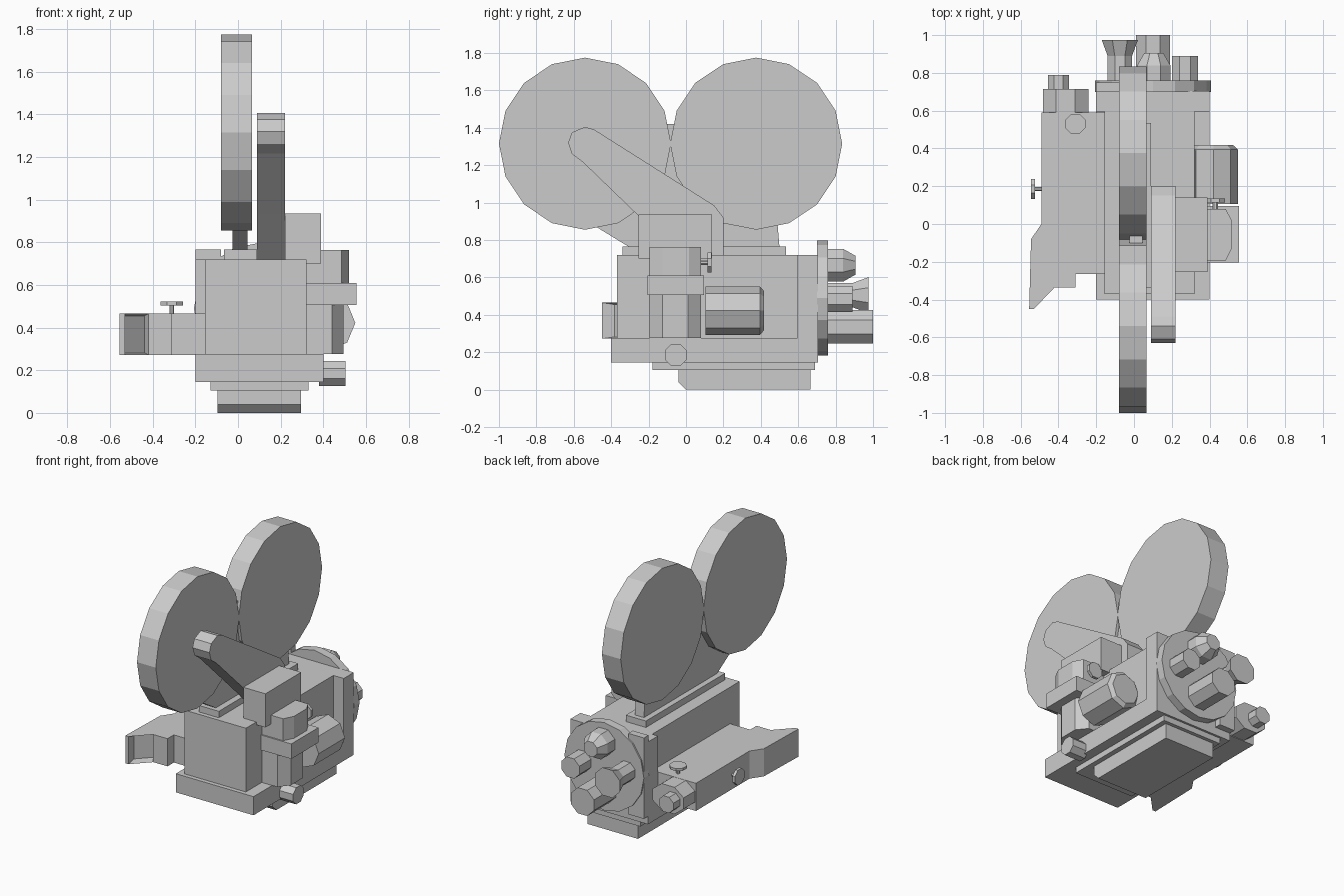
import bpy, bmesh, math
from mathutils import Vector

cube = bpy.data.objects.get("Cube")
if cube:
    bpy.data.objects.remove(cube, do_unlink=True)

grey = bpy.data.materials.new("plain grey")
grey.use_nodes = True
COLOUR = (0.6, 0.6, 0.6, 1)
grey.diffuse_color = COLOUR
grey.node_tree.nodes["Principled BSDF"].inputs["Base Color"].default_value = COLOUR


def finish(name, bm):
    bmesh.ops.recalc_face_normals(bm, faces=bm.faces)
    mesh = bpy.data.meshes.new(name)
    bm.to_mesh(mesh)
    bm.free()
    mesh.materials.append(grey)
    ob = bpy.data.objects.new(name, mesh)
    bpy.context.collection.objects.link(ob)
    return ob


def place(axis, a, b, t):
    """Point (a, b) of a section lying at t along the axis."""
    return {"x": (t, a, b), "y": (a, t, b), "z": (a, b, t)}[axis]


def loft(bm, rings):
    loops = [[bm.verts.new(p) for p in ring] for ring in rings]
    n = len(loops[0])
    for lo, hi in zip(loops, loops[1:]):
        for i in range(n):
            bm.faces.new((lo[i], lo[(i + 1) % n], hi[(i + 1) % n], hi[i]))
    bm.faces.new(loops[0][::-1])
    bm.faces.new(loops[-1])


def prism(name, axis, points, t0, t1):
    bm = bmesh.new()
    loft(bm, [[place(axis, a, b, t) for a, b in points] for t in (t0, t1)])
    return finish(name, bm)


def box(name, x0, x1, y0, y1, z0, z1):
    return prism(name, "z", [(x0, y0), (x1, y0), (x1, y1), (x0, y1)], z0, z1)


def turned(name, axis, centre, steps, sides=8, flat=True, squash=1):
    """Faceted turned part; steps are (position along axis, radius)."""
    bm = bmesh.new()
    turn = 0.5 if flat else 0
    rings = []
    for t, r in steps:
        angles = [(i + turn) * math.tau / sides for i in range(sides)]
        rings.append([place(axis, centre[0] + r * math.cos(a),
                            centre[1] + squash * r * math.sin(a), t) for a in angles])
    loft(bm, rings)
    return finish(name, bm)


# Film magazines and the web that carries them
for name, y in (("front_reel", -0.54), ("rear_reel", 0.375)):
    turned(name, "x", (y, 1.315), [(-0.08, 0.46), (0.065, 0.46)], 16, False)
prism("reel_support", "x", [(-0.48, 0.87), (-0.3, 0.76), (0.5, 0.76), (0.49, 0.88),
                            (-0.05, 1.42), (-0.11, 1.42)], -0.025, 0.045)

# Belt arm
prism("belt_arm", "x", [(-0.63, 1.32), (-0.61, 1.26), (-0.55, 1.215), (-0.255, 0.93),
                        (-0.04, 0.72), (0.2, 0.72), (0.2, 0.92), (0.15, 0.985),
                        (-0.49, 1.39), (-0.54, 1.405), (-0.61, 1.375)], 0.09, 0.22)

# Body and stepped base
box("main_body", -0.155, 0.32, -0.37, 0.65, 0.2, 0.72)
box("top_plate", -0.065, 0.09, -0.34, 0.535, 0.7, 0.765)
box("body_base", -0.2, 0.4, -0.4, 0.705, 0.145, 0.275)
box("lens_mount", -0.2, 0.4, 0.595, 0.705, 0.145, 0.72)
box("mount_post", -0.2, -0.08, 0.7, 0.75, 0.2, 0.765)
box("lower_plate", -0.13, 0.33, -0.18, 0.69, 0.105, 0.15)
prism("foot", "x", [(0, 0), (0.665, 0), (0.665, 0.11), (-0.04, 0.11), (-0.04, 0.04)],
      -0.095, 0.295)

# Lens turret
turned("turret_disc", "y", (0.1, 0.49), [(0.7, 0.307), (0.76, 0.307)], 16, False)
turned("top_lens", "y", (0.105, 0.665), [(0.75, 0.095), (0.84, 0.095), (0.905, 0.055)])
turned("bottom_lens", "y", (0.1, 0.335), [(0.75, 0.097), (1.0, 0.097)])
turned("left_lens", "y", (0.27, 0.485), [(0.75, 0.075), (0.89, 0.075)])
turned("flared_lens", "y", (-0.075, 0.505), [(0.75, 0.07), (0.89, 0.07), (0.975, 0.104)])

# Side viewfinder with a hollow eyepiece
finder = prism("side_viewfinder", "z", [
    (-0.15, 0.59), (-0.49, 0.59), (-0.49, 0.0), (-0.545, -0.08), (-0.555, -0.45),
    (-0.53, -0.45), (-0.42, -0.335), (-0.31, -0.335), (-0.31, -0.265), (-0.15, -0.265)],
    0.272, 0.465)
bm = bmesh.new()
bm.from_mesh(finder.data)
slope = Vector((1, -1, 0)).normalized()
eye = [f for f in bm.faces if f.normal.dot(slope) > 0.98]
bmesh.ops.inset_individual(bm, faces=eye, thickness=0.014, depth=0)
for v in eye[0].verts:
    v.co += Vector((-0.012, 0.06, 0))
bm.to_mesh(finder.data)
bm.free()
turned("finder_lens", "y", (-0.362, 0.37), [(0.58, 0.13), (0.715, 0.13)], squash=0.78)
turned("finder_lens_tip", "y", (-0.4, 0.37), [(0.7, 0.06), (0.79, 0.06)])

# Small knobs on thin stems
turned("top_knob_stem", "z", (-0.31, 0.53), [(0.46, 0.012), (0.51, 0.012)])
turned("top_knob", "z", (-0.31, 0.53), [(0.504, 0.057), (0.522, 0.057)])
turned("side_knob_stem", "x", (0.185, 0.37), [(-0.53, 0.012), (-0.48, 0.012)])
turned("side_knob", "x", (0.185, 0.37), [(-0.545, 0.057), (-0.525, 0.057)])
turned("finder_knob_stem", "y", (0.43, 0.68), [(0.07, 0.015), (0.12, 0.015)])
turned("finder_knob", "y", (0.43, 0.68), [(0.115, 0.057), (0.135, 0.057)])
turned("base_knob", "x", (-0.055, 0.185), [(0.38, 0.063), (0.505, 0.063)])

# Drive housing stack on the left side
box("finder_box", 0.22, 0.39, -0.255, 0.14, 0.7, 0.935)
prism("upper_housing", "z", [(0.3, -0.195), (0.485, -0.195), (0.52, -0.125), (0.52, 0.015),
                             (0.485, 0.08), (0.3, 0.08)], 0.6, 0.763)
box("housing_collar", 0.3, 0.555, -0.205, 0.095, 0.505, 0.61)
prism("lower_housing", "z", [(0.3, -0.195), (0.44, -0.195), (0.495, -0.125), (0.495, 0.01),
                             (0.44, 0.08), (0.3, 0.08)], 0.275, 0.51)

# Motor
turned("motor", "y", (0.42, 0.422), [(0.105, 0.13), (0.395, 0.13), (0.417, 0.105)], flat=False)
box("motor_mount", 0.3, 0.42, 0.12, 0.39, 0.34, 0.5)
